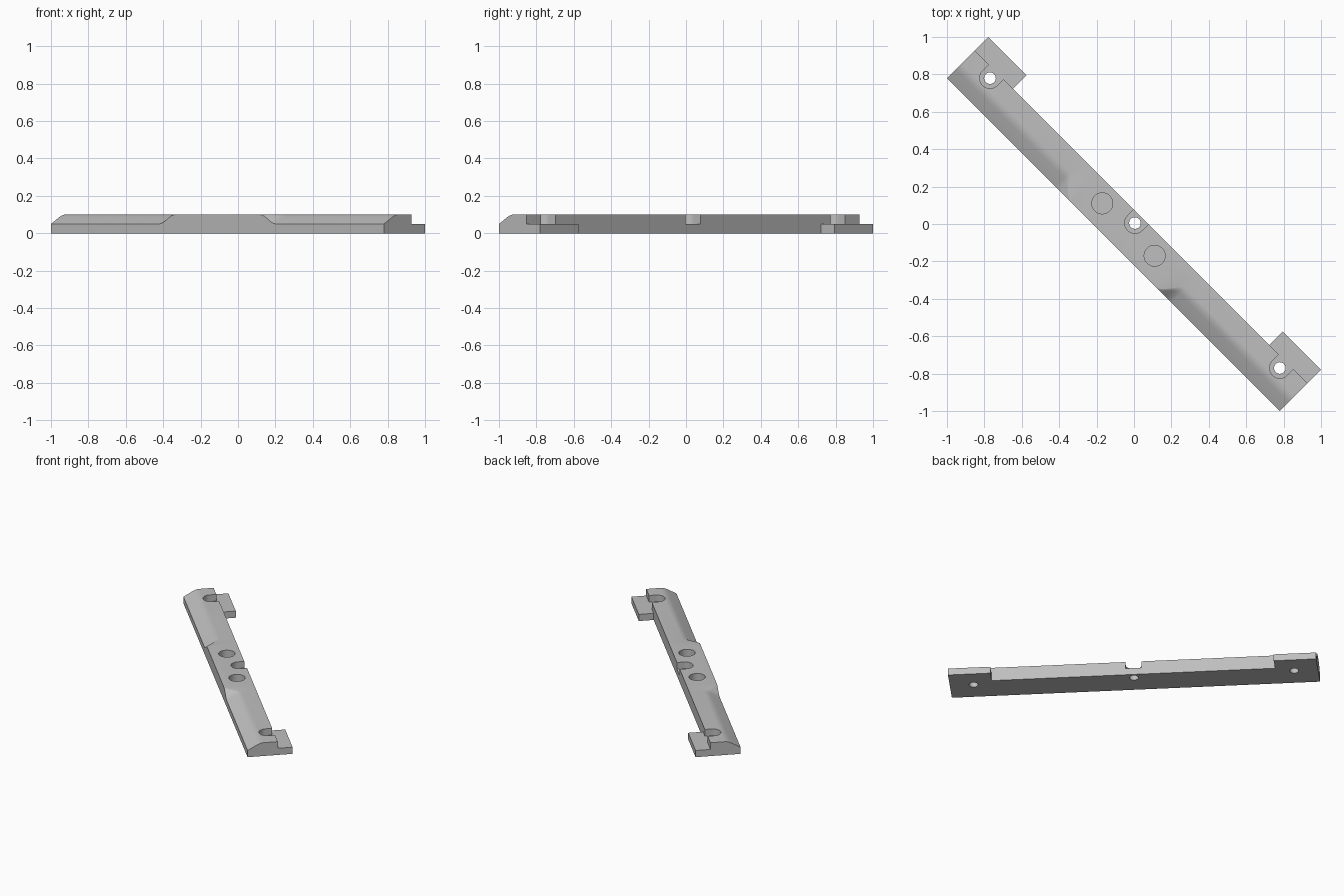
import bpy, bmesh
from math import pi, sin, cos, radians

if "Cube" in bpy.data.objects:
    bpy.data.objects.remove(bpy.data.objects["Cube"], do_unlink=True)

HALF, FRONT, BACK, FOOT = 1.2587, -0.1556, 0.053, 0.1556
TOP, STEP = 0.1, 0.05
HOLE_V, END_HOLE, TAB_IN = 0.007, 1.096, 0.969

grey = bpy.data.materials.new("plain grey")
grey.use_nodes = True
grey.diffuse_color = (0.52, 0.52, 0.52, 1)
grey.node_tree.nodes["Principled BSDF"].inputs["Base Color"].default_value = grey.diffuse_color


def finish(name, bm):
    bmesh.ops.recalc_face_normals(bm, faces=bm.faces[:])
    mesh = bpy.data.meshes.new(name)
    bm.to_mesh(mesh)
    bm.free()
    mesh.materials.append(grey)
    obj = bpy.data.objects.new(name, mesh)
    bpy.context.collection.objects.link(obj)
    return obj


def loft(name, rings):
    """Skin a row of closed sections and cap both ends."""
    bm = bmesh.new()
    rows = [[bm.verts.new(p) for p in ring] for ring in rings]
    n = len(rows[0])
    for a, b in zip(rows, rows[1:]):
        for i in range(n):
            j = (i + 1) % n
            bm.faces.new((a[i], a[j], b[j], b[i]))
    bm.faces.new(rows[0])
    bm.faces.new(rows[-1])
    return finish(name, bm)


def prism(name, outline, z0, z1):
    return loft(name, [[(x, y, z) for x, y in outline] for z in (z0, z1)])


def arc(u, v, r, a0, a1, n):
    return [(u + r * cos(a0 + (a1 - a0) * i / n), v + r * sin(a0 + (a1 - a0) * i / n))
            for i in range(n + 1)]


# Bar section: stepped foot at the back, rounded chamfer at the front
CHAMFER = [(0, 0.05), (0.065, 0.013), (0.08, 0.006), (0.095, 0.0015), (0.108, 0)]


def section(u):
    t = min(1, max(0, (abs(u) - 0.325) / 0.115))
    s = 0.02 + 0.98 * t * t * (3 - 2 * t)
    pts = [(FRONT, 0)] + [(FRONT + s * dv, TOP - s * dz) for dv, dz in CHAMFER]
    pts += [(BACK, TOP), (BACK, STEP), (FOOT, STEP), (FOOT, 0)]
    return [(u, v, z) for v, z in pts]


runout = [0.325 + 0.115 * i / 8 for i in range(9)]
stations = [-HALF] + [-u for u in reversed(runout)] + runout + [HALF]
bar = loft("mounting_bar", [section(u) for u in stations])

# Cutters: space between the tabs, open slots, screw holes, round pockets
cutters = [prism("tab_gap_cutter", [(-TAB_IN, BACK), (TAB_IN, BACK), (TAB_IN, 0.3), (-TAB_IN, 0.3)], -0.1, 0.2)]
for u in (-END_HOLE, 0, END_HOLE):
    slot = arc(u, HOLE_V, 0.055, pi, 2 * pi, 24) + [(u + 0.055, 0.2), (u - 0.055, 0.2)]
    cutters.append(prism("slot_cutter", slot, STEP, 0.2))
    cutters.append(prism("screw_hole_cutter", arc(u, HOLE_V, 0.031, 0, 2 * pi, 32)[:-1], -0.1, 0.2))
for u in (-0.198, 0.198):
    cutters.append(prism("pocket_cutter", arc(u, -0.042, 0.056, 0, 2 * pi, 48)[:-1], 0.04, 0.2))

bpy.context.view_layer.objects.active = bar
for cutter in cutters:
    cutter.hide_render = True
    mod = bar.modifiers.new("cut", 'BOOLEAN')
    mod.operation = 'DIFFERENCE'
    mod.solver = 'EXACT'
    mod.object = cutter
    bpy.ops.object.modifier_apply(modifier=mod.name)
for cutter in cutters:
    bpy.data.objects.remove(cutter, do_unlink=True)

# Shade, then turn the bar onto its diagonal
bpy.ops.object.select_all(action='DESELECT')
bar.select_set(True)
bpy.ops.object.shade_smooth_by_angle(angle=radians(28))
bar.rotation_euler.z = -pi / 4
